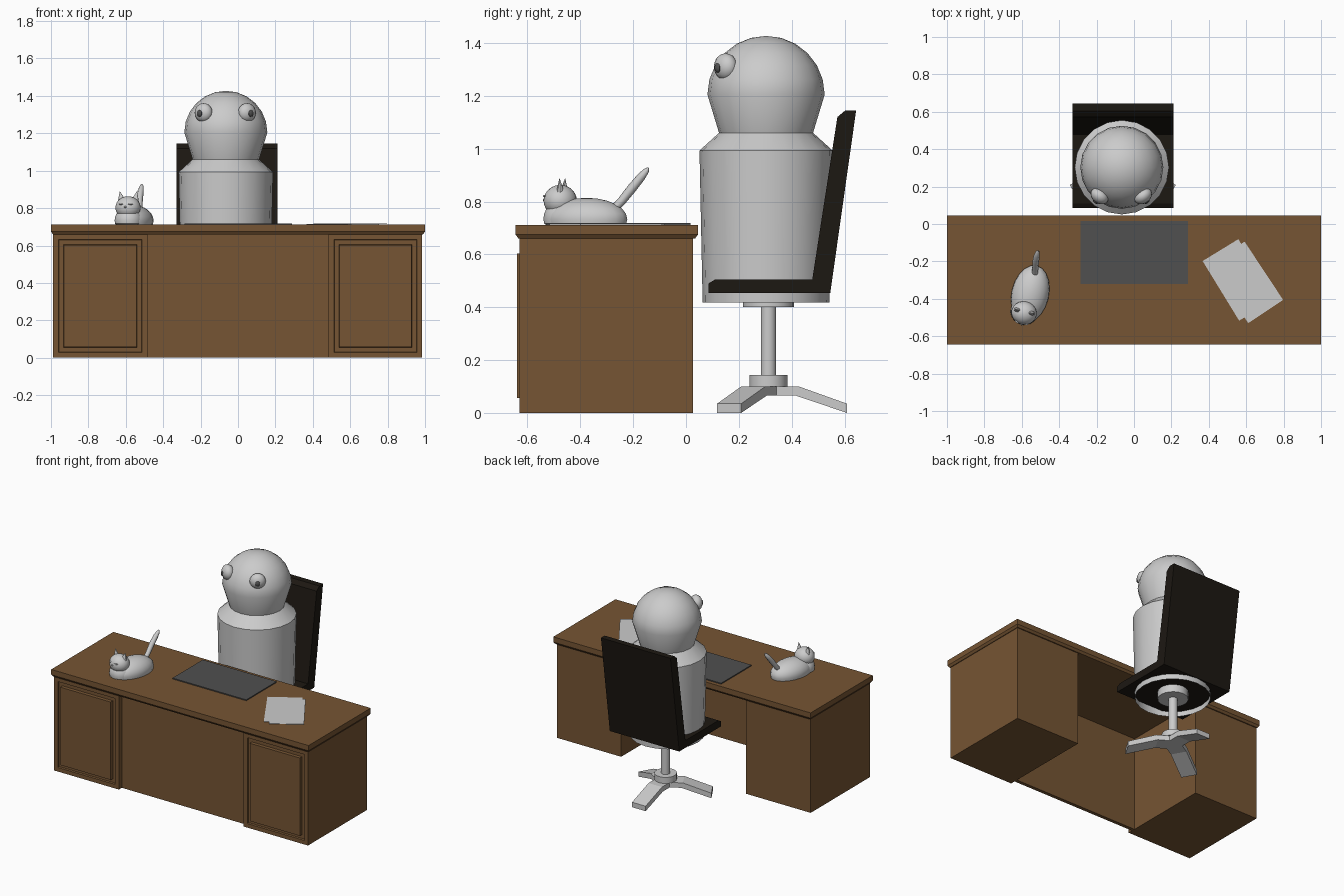
import bpy, bmesh
from math import sin, cos, radians, pi
from mathutils import Matrix, Vector

if "Cube" in bpy.data.objects:
    bpy.data.objects.remove(bpy.data.objects["Cube"])


def material(name, rgb):
    m = bpy.data.materials.new(name)
    m.diffuse_color = (*rgb, 1)
    m.use_nodes = True
    m.node_tree.nodes["Principled BSDF"].inputs["Base Color"].default_value = m.diffuse_color
    return m


WOOD = material("wood", (0.18, 0.09, 0.033))
BLACK = material("black_leather", (0.012, 0.009, 0.006))
DARK = material("dark_grey", (0.08, 0.08, 0.08))


def finish(name, bm, mat=None, smooth=False):
    me = bpy.data.meshes.new(name)
    bm.to_mesh(me)
    bm.free()
    ob = bpy.data.objects.new(name, me)
    bpy.context.collection.objects.link(ob)
    if mat:
        me.materials.append(mat)
    if smooth:
        bpy.ops.object.select_all(action='DESELECT')
        ob.select_set(True)
        bpy.context.view_layer.objects.active = ob
        bpy.ops.object.shade_smooth_by_angle(angle=radians(38))
    return ob


def box_bm(lo, hi, rot=0):
    lo, hi = Vector(lo), Vector(hi)
    m = (Matrix.Translation((lo + hi) / 2) @ Matrix.Rotation(rot, 4, 'Z')
         @ Matrix.Diagonal((*(hi - lo), 1)))
    bm = bmesh.new()
    bmesh.ops.create_cube(bm, size=1, matrix=m)
    return bm


def facing(bm, d):
    bm.normal_update()
    return [max(bm.faces, key=lambda f: f.normal.dot(Vector(d)))]


def prism(name, pts, width, loc, rot=0, mat=None):
    """Extrude a (y, z) outline along x."""
    bm = bmesh.new()
    f = bm.faces.new([bm.verts.new((-width / 2, y, z)) for y, z in pts])
    ext = bmesh.ops.extrude_face_region(bm, geom=[f])["geom"]
    bmesh.ops.translate(bm, vec=(width, 0, 0),
                        verts=[v for v in ext if isinstance(v, bmesh.types.BMVert)])
    bmesh.ops.recalc_face_normals(bm, faces=bm.faces)
    bm.transform(Matrix.Translation(loc) @ Matrix.Rotation(rot, 4, 'Z'))
    return finish(name, bm, mat)


def lathe(name, prof, loc, n):
    """Revolve an (r, z) profile, listed bottom to top, about z."""
    bm = bmesh.new()
    rings = [[bm.verts.new((r * cos(2 * pi * i / n), r * sin(2 * pi * i / n), z))
              for i in range(n)] for r, z in prof]
    for a, b in zip(rings, rings[1:]):
        for i in range(n):
            j = (i + 1) % n
            bm.faces.new((a[i], a[j], b[j], b[i]))
    bmesh.ops.remove_doubles(bm, verts=bm.verts, dist=1e-5)
    bm.transform(Matrix.Translation(loc))
    return finish(name, bm, smooth=True)


def ellipsoid(name, loc, radii, rot=0, mat=None, floor=None, n=20):
    bm = bmesh.new()
    bmesh.ops.create_uvsphere(bm, u_segments=n, v_segments=n // 2 + 2, radius=1)
    bm.transform(Matrix.Translation(loc) @ Matrix.Rotation(rot, 4, 'Z')
                 @ Matrix.Diagonal((*radii, 1)))
    if floor is not None:
        for v in bm.verts:
            v.co.z = max(v.co.z, floor)
    return finish(name, bm, mat, True)


# Desk top with chamfered underside
TOP = 0.712
bm = box_bm((-1, -0.645, 0.675), (1, 0.045, TOP))
bmesh.ops.inset_region(bm, faces=facing(bm, (0, 0, -1)), thickness=0.015, depth=0.015)
finish("desk_top", bm, WOOD)

# Pedestals with a recessed groove around a raised front panel
for side, x0, x1 in (("left", -0.988, -0.485), ("right", 0.485, 0.985)):
    bm = box_bm((x0, -0.63, 0), (x1, 0.027, 0.66))
    face = facing(bm, (0, -1, 0))
    for thick, depth in ((0.04, 0), (0.004, -0.012), (0.034, 0), (0.002, 0.022)):
        bmesh.ops.inset_region(bm, faces=face, thickness=thick, depth=depth)
    finish(side + "_pedestal", bm, WOOD)
finish("modesty_panel", box_bm((-0.485, -0.597, 0), (0.485, -0.573, 0.66)), WOOD)

# Desk pad and papers
finish("desk_pad", box_bm((-0.285, -0.32, TOP), (0.288, 0.017, TOP + 0.007)), DARK)
for i, (x, y, a) in enumerate(((0.56, -0.299, 31.5), (0.601, -0.312, 33.5))):
    finish(f"paper_{i + 1}", box_bm((x - 0.112, y - 0.187, TOP + 0.003 * i),
                                    (x + 0.112, y + 0.187, TOP + 0.003 * (i + 1)), radians(a)))

# Chair seat and back as one bent outline
CX, CY = -0.06, 0.312
prism("chair_seat_and_back",
      [(0.085, 0.453), (0.546, 0.453), (0.644, 1.145), (0.603, 1.145), (0.573, 1.12),
       (0.478, 0.505), (0.11, 0.505), (0.085, 0.49)], 0.54, (CX, 0, 0), mat=BLACK)

# Chair column with hub and seat plate
lathe("chair_column", [(0, 0.1), (0.072, 0.1), (0.072, 0.143), (0.029, 0.143), (0.029, 0.4),
                       (0.097, 0.4), (0.097, 0.455), (0, 0.455)], (CX, CY, 0), 20)

# Three-legged base
for i in range(3):
    prism(f"chair_leg_{i + 1}", [(0, 0.065), (0.105, 0.065), (0.297, 0), (0.297, 0.035),
                                 (0.115, 0.1), (0, 0.1)], 0.105, (CX, CY, 0), radians(120 * i))

# Seated figure: open-bottomed body with domed head
dome = [(0.222 * cos(radians(a)), 1.205 + 0.222 * sin(radians(a))) for a in range(0, 80, 15)]
lathe("figure_body", [(0.24, 0.417), (0.252, 0.993), (0.178, 1.06)] + dome + [(0, 1.427)],
      (-0.065, 0.303, 0), 20)

# Eyes looking outwards
for side, s in (("left", -1), ("right", 1)):
    x = -0.068 + s * 0.116
    ellipsoid(side + "_eye", (x, 0.15, 1.31), (0.052, 0.04, 0.051), s * radians(36), n=16)
    ellipsoid(side + "_pupil", (x + s * 0.021, 0.12, 1.306), (0.017, 0.01, 0.018),
              s * radians(36), DARK, n=10)

# Cat body, chest and head
turn = radians(-13)
ellipsoid("cat_body", (-0.555, -0.375, 0.733), (0.1, 0.157, 0.081), turn, floor=TOP)
ellipsoid("cat_chest", (-0.585, -0.465, 0.735), (0.075, 0.075, 0.07), turn, floor=TOP)
HEAD = Vector((-0.588, -0.476, 0.803))
ellipsoid("cat_head", HEAD, (0.068, 0.063, 0.06), turn)

# Cat ears and closed eyes
face = Matrix.Translation(HEAD) @ Matrix.Rotation(turn, 4, 'Z')
for side, s in (("left", -1), ("right", 1)):
    bm = bmesh.new()
    bmesh.ops.create_cone(bm, cap_ends=True, segments=10, radius1=0.024, radius2=0.001, depth=0.055)
    bm.transform(face @ Matrix.Translation((s * 0.041, 0.008, 0.058))
                 @ Matrix.Rotation(s * radians(12), 4, 'Y') @ Matrix.Diagonal((1, 0.65, 1, 1)))
    finish(f"cat_{side}_ear", bm, smooth=True)
    ellipsoid(f"cat_{side}_eye", face @ Vector((s * 0.027, -0.054, 0.018)),
              (0.014, 0.006, 0.004), turn + s * radians(25), n=8)
ellipsoid("cat_nose", face @ Vector((0, -0.063, 0.003)), (0.007, 0.005, 0.005), turn, n=8)

# Cat tail: tapered curve
cu = bpy.data.curves.new("cat_tail", 'CURVE')
cu.dimensions = '3D'
cu.bevel_depth = 0.017
cu.bevel_resolution = 2
cu.use_fill_caps = True
path = [(-0.53, -0.28, 0.765, 0.9), (-0.528, -0.245, 0.80, 0.95), (-0.526, -0.205, 0.85, 1.05),
        (-0.52, -0.17, 0.893, 0.95), (-0.515, -0.15, 0.917, 0.65), (-0.513, -0.143, 0.928, 0.2)]
sp = cu.splines.new('POLY')
sp.points.add(len(path) - 1)
for p, (x, y, z, r) in zip(sp.points, path):
    p.co = (x, y, z, 1)
    p.radius = r
sp.use_smooth = True
bpy.context.collection.objects.link(bpy.data.objects.new("cat_tail", cu))
